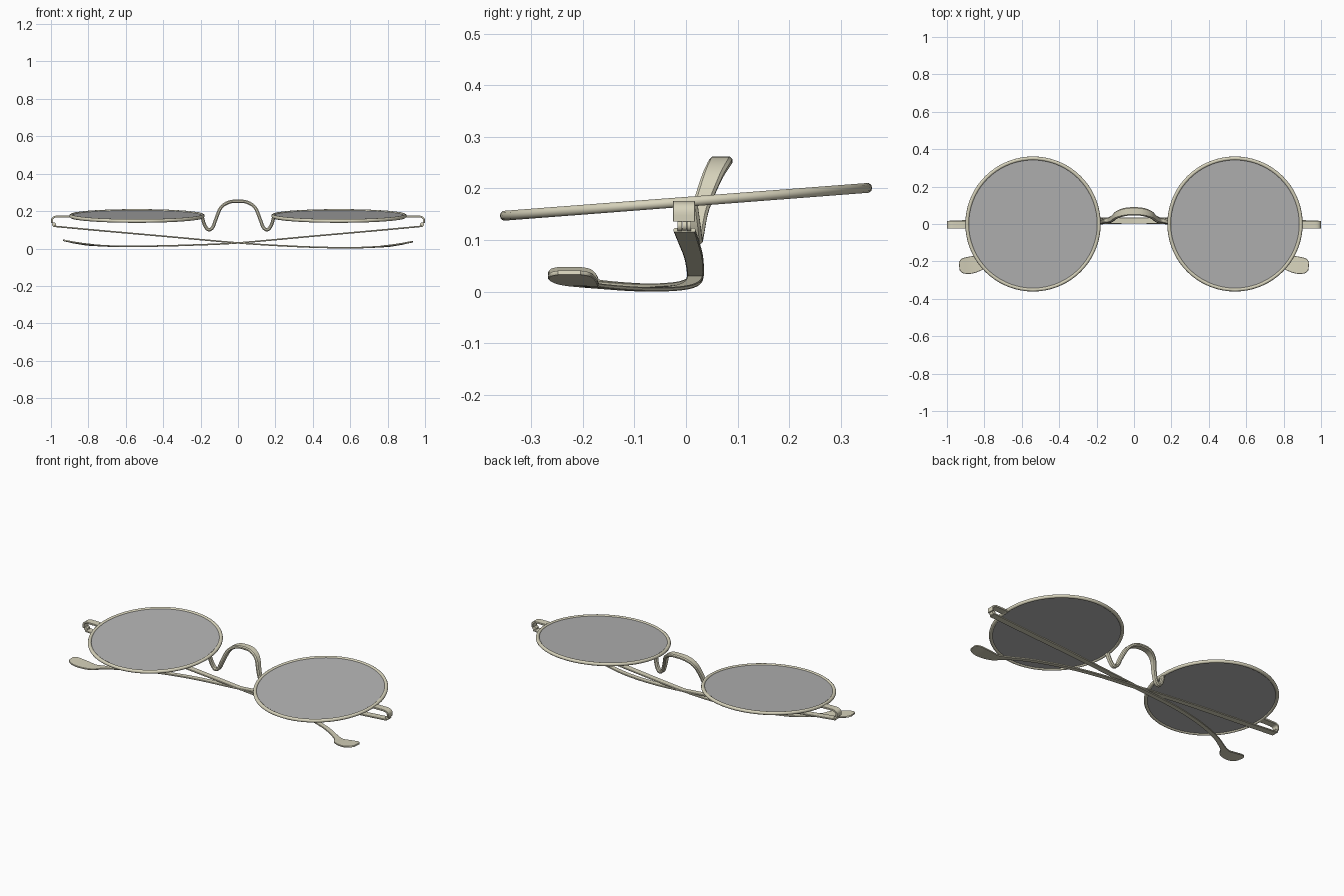
import bpy, bmesh, math
from mathutils import Vector, Matrix

if "Cube" in bpy.data.objects:
    bpy.data.objects.remove(bpy.data.objects["Cube"])


def material(name, rgb):
    m = bpy.data.materials.new(name)
    m.diffuse_color = (*rgb, 1)
    m.use_nodes = True
    m.node_tree.nodes["Principled BSDF"].inputs["Base Color"].default_value = m.diffuse_color
    return m


METAL = material("pale_metal", (0.68, 0.65, 0.50))
GLASS = material("grey_glass", (0.45, 0.45, 0.45))


def finish(bm, name, mat, angle=40):
    bmesh.ops.recalc_face_normals(bm, faces=bm.faces)
    mesh = bpy.data.meshes.new(name)
    bm.to_mesh(mesh)
    bm.free()
    mesh.materials.append(mat)
    ob = bpy.data.objects.new(name, mesh)
    bpy.context.collection.objects.link(ob)
    bpy.ops.object.select_all(action='DESELECT')
    ob.select_set(True)
    bpy.context.view_layer.objects.active = ob
    bpy.ops.object.shade_smooth_by_angle(angle=math.radians(angle))
    return ob


def smooth_path(pts, steps):
    """Catmull-Rom resampling of points (x, y, z, half_width)."""
    p = [Vector(q) for q in pts]
    p = [2 * p[0] - p[1]] + p + [2 * p[-1] - p[-2]]
    out = []
    for i in range(1, len(p) - 2):
        a, b, c, d = p[i - 1:i + 3]
        for k in range(steps):
            t = k / steps
            out.append(0.5 * (2 * b + (c - a) * t + (2 * a - 5 * b + 4 * c - d) * t * t
                              + (3 * b - a - 3 * c + d) * t ** 3))
    return out + [p[-2]]


def strip(name, pts, half_thick, steps=6, side=None, bevel=0.4):
    """Sweep a bevelled flat section along a path; side fixes the width direction."""
    path = smooth_path(pts, steps)
    bm = bmesh.new()
    rings = []
    for i, q in enumerate(path):
        tan = (path[min(i + 1, len(path) - 1)] - path[max(i - 1, 0)]).to_3d().normalized()
        s = Vector(side) if side else Vector((0, 0, 1)).cross(tan).normalized()
        up = tan.cross(s).normalized()
        w, h = q[3], half_thick
        c = h * bevel
        outline = [(w, h - c), (w - c, h), (c - w, h), (-w, h - c),
                   (-w, c - h), (c - w, -h), (w - c, -h), (w, c - h)]
        rings.append([bm.verts.new(q.to_3d() + s * a + up * b) for a, b in outline])
    for r0, r1 in zip(rings, rings[1:]):
        for j in range(8):
            k = (j + 1) % 8
            bm.faces.new((r0[j], r0[k], r1[k], r1[j]))
    bm.faces.new(rings[0])
    bm.faces.new(rings[-1])
    return finish(bm, name, METAL)


def rim(name, x):
    """Round wire ring around a lens."""
    bm = bmesh.new()
    n, m = 72, 10
    grid = [[bm.verts.new(((0.352 + 0.010 * math.cos(b)) * math.cos(a),
                           (0.352 + 0.010 * math.cos(b)) * math.sin(a),
                           0.010 * math.sin(b)))
             for b in (2 * math.pi * j / m for j in range(m))]
            for a in (2 * math.pi * i / n for i in range(n))]
    for i in range(n):
        for j in range(m):
            u, v = (i + 1) % n, (j + 1) % m
            bm.faces.new((grid[i][j], grid[u][j], grid[u][v], grid[i][v]))
    bm.transform(tilt(x))
    finish(bm, name, METAL)


def tilt(x):
    return Matrix.Translation((x, 0, 0.174)) @ Matrix.Rotation(0.0764, 4, 'X')


def cylinder(name, radius, depth, matrix, mat, segs):
    bm = bmesh.new()
    bmesh.ops.create_cone(bm, cap_ends=True, segments=segs, radius1=radius,
                          radius2=radius, depth=depth, matrix=matrix)
    finish(bm, name, mat)


for s, label in ((1, "right"), (-1, "left")):
    # Lens and its rim
    rim(label + "_rim", s * 0.54)
    cylinder(label + "_lens", 0.348, 0.008, tilt(s * 0.54), GLASS, 72)

    # End piece hooking down from the rim to the hinge
    hook = [(0.895, 0.17), (0.95, 0.171), (0.98, 0.169), (0.993, 0.158), (0.994, 0.136)]
    strip(label + "_end_piece", [(s * x, -0.004, z, 0.021) for x, z in hook],
          0.005, 4, (0, 1, 0), 0.2)

    # Hinge knuckles, axis along y
    for i, y in enumerate((-0.012, -0.003, 0.006)):
        cylinder(f"{label}_hinge_{i + 1}", 0.011 if i != 1 else 0.010, 0.008,
                 Matrix.Translation((s * 0.984, y, 0.128)) @ Matrix.Rotation(math.pi / 2, 4, 'X'),
                 METAL, 16)

    # Folded temple, crossing to the other side and ending in a wide paddle
    lift = 0.007 if s > 0 else 0
    arm = [(-0.985, -0.003, 0.119, 0.021), (-0.75, 0.005, 0.097, 0.020),
           (-0.4, 0.015, 0.066, 0.018), (0, 0.018, 0.030, 0.016),
           (0.25, 0.008, 0.014, 0.015), (0.45, -0.025, 0.006, 0.014),
           (0.63, -0.085, 0.0045, 0.014), (0.76, -0.165, 0.010, 0.017),
           (0.81, -0.202, 0.015, 0.036), (0.87, -0.219, 0.024, 0.046),
           (0.915, -0.224, 0.033, 0.040), (0.934, -0.226, 0.037, 0.022)]
    strip(label + "_temple",
          [(-s * x, y, z + lift * max(0, min(1, x / 0.4)), w) for x, y, z, w in arm], 0.004)

# Saddle bridge between the rims
half = [(0.192, 0.008, 0.172, 0.014), (0.180, 0.014, 0.130, 0.014),
        (0.160, 0.018, 0.101, 0.014), (0.136, 0.020, 0.112, 0.015),
        (0.117, 0.028, 0.160, 0.017), (0.092, 0.049, 0.218, 0.020),
        (0.050, 0.064, 0.247, 0.022)]
bridge = half + [(0, 0.068, 0.253, 0.022)] + [(-x, y, z, w) for x, y, z, w in reversed(half)]
strip("bridge", bridge, 0.009, 5, (0, 1, 0), 0.6)
